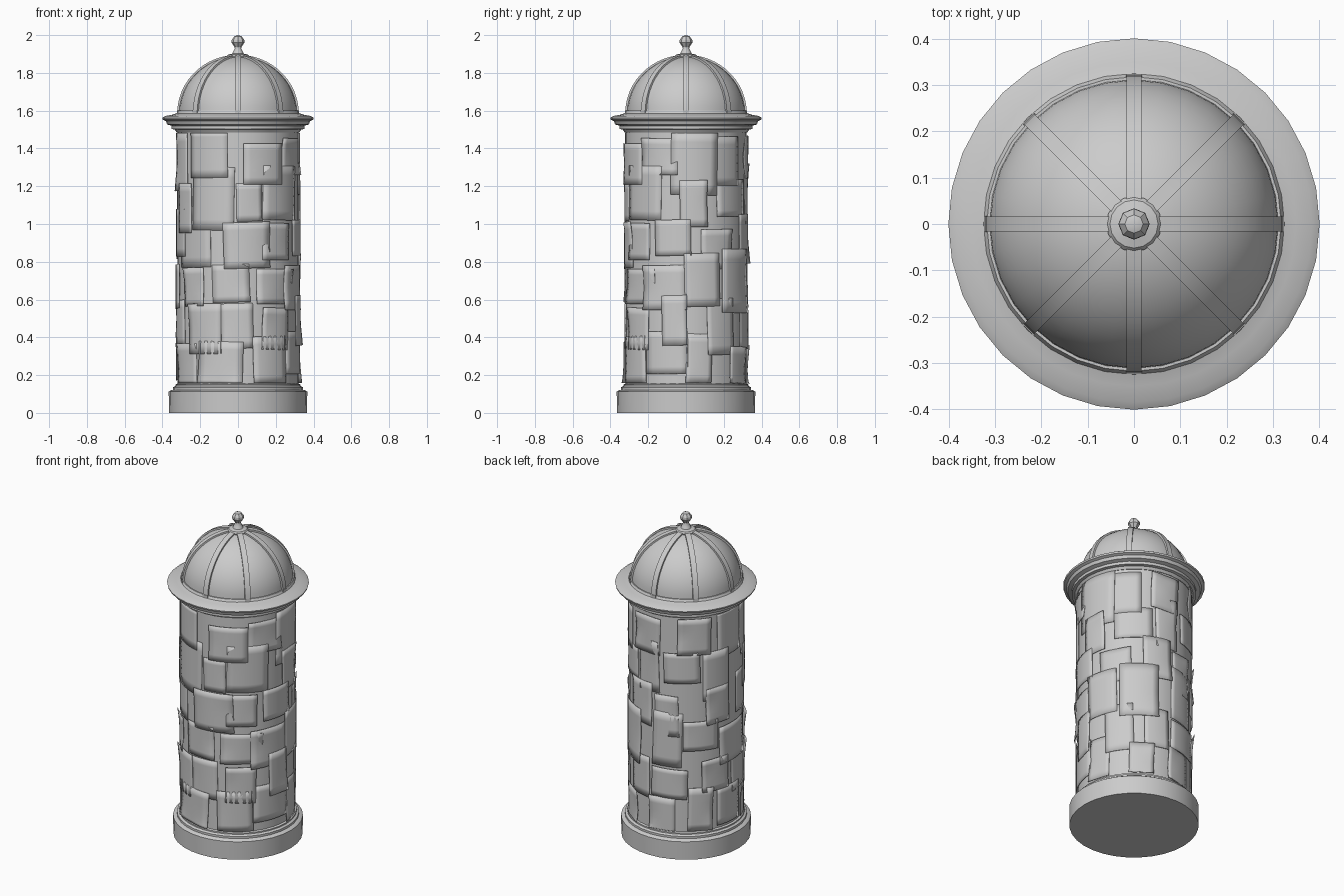
import bpy, bmesh, random
from math import sin, cos, pi, radians

random.seed(7)
if "Cube" in bpy.data.objects:
    bpy.data.objects.remove(bpy.data.objects["Cube"])

grey = bpy.data.materials.new("plain grey")
grey.use_nodes = True
grey.diffuse_color = (0.6, 0.6, 0.6, 1)
grey.node_tree.nodes["Principled BSDF"].inputs["Base Color"].default_value = (0.6, 0.6, 0.6, 1)


def finish(name, bm, angle=35):
    bmesh.ops.remove_doubles(bm, verts=bm.verts, dist=0.0002)
    bmesh.ops.recalc_face_normals(bm, faces=bm.faces)
    mesh = bpy.data.meshes.new(name)
    bm.to_mesh(mesh)
    bm.free()
    mesh.materials.append(grey)
    ob = bpy.data.objects.new(name, mesh)
    bpy.context.collection.objects.link(ob)
    if angle:
        bpy.ops.object.select_all(action='DESELECT')
        ob.select_set(True)
        bpy.context.view_layer.objects.active = ob
        bpy.ops.object.shade_smooth_by_angle(angle=radians(angle))
    return ob


def add_grid(bm, nu, nv, place):
    """Quad sheet whose points come from place(u, v), u and v in 0..1."""
    rows = [[bm.verts.new(place(i / nu, j / nv)) for i in range(nu + 1)]
            for j in range(nv + 1)]
    for a, b in zip(rows, rows[1:]):
        for i in range(nu):
            bm.faces.new((a[i], a[i + 1], b[i + 1], b[i]))


def lathe(name, profile, sides=32, angle=35):
    bm = bmesh.new()
    n = len(profile) - 1

    def place(u, v):
        r, z = profile[round(v * n)]
        return r * cos(2 * pi * u), r * sin(2 * pi * u), z
    add_grid(bm, sides, n, place)
    return finish(name, bm, angle)


# Plinth, shaft and cornice
lathe("base_plinth", [(0, 0), (0.365, 0), (0.367, 0.112), (0.355, 0.12),
                      (0.345, 0.122), (0.345, 0.135), (0.332, 0.142),
                      (0.332, 0.15), (0.32, 0.155), (0, 0.155)])
lathe("column_shaft", [(0.321, 0.14), (0.321, 1.5)], 40)
lathe("cornice", [(0, 1.485), (0.325, 1.485), (0.335, 1.5), (0.352, 1.503),
                  (0.352, 1.52), (0.375, 1.527), (0.382, 1.545),
                  (0.398, 1.552), (0.401, 1.562), (0.385, 1.572),
                  (0.35, 1.578), (0.325, 1.586), (0.318, 1.6), (0, 1.6)])

# Dome
DOME_R, DOME_Z, DOME_H = 0.313, 1.585, 0.302


def dome_point(t, lift=0.0):
    return (DOME_R + lift) * cos(t), DOME_Z + (DOME_H + lift) * sin(t)


lathe("dome", [dome_point(pi / 2 * i / 12) for i in range(13)])

# Eight raised ribs with a small foot at the rim
bm = bmesh.new()
section = [(-0.016, -0.01), (-0.016, 0.009), (0.016, 0.009), (0.016, -0.01), (-0.016, -0.01)]
for k in range(8):
    a = k * pi / 4

    def rib(u, v):
        side, lift = section[round(u * 4)]
        r, z = dome_point(0.03 + v * 1.4, lift)
        return r * cos(a) - side * sin(a), r * sin(a) + side * cos(a), z
    add_grid(bm, 4, 12, rib)
    foot = bmesh.ops.create_cube(bm, size=1)["verts"]
    for p in foot:
        x, y, z = p.co
        r, s = 0.311 + x * 0.025, y * 0.034
        p.co = (r * cos(a) - s * sin(a), r * sin(a) + s * cos(a), 1.592 + z * 0.022)
finish("dome_ribs", bm)

# Finial
lathe("finial_collar", [(0, 1.87), (0.056, 1.874), (0.06, 1.888), (0.052, 1.897),
                        (0.03, 1.902), (0.024, 1.915), (0.017, 1.93),
                        (0.018, 1.94), (0, 1.942)], 16)
lathe("finial_knob", [(0, 1.932), (0.017, 1.935), (0.034, 1.96),
                      (0.033, 1.975), (0.02, 1.993), (0, 2.0)], 8, 20)


# Layered paper posters wrapped around the shaft, corners peeling slightly
def poster(bm, angle, z, width, height, radius):
    tilt = random.uniform(-0.035, 0.035)
    peel = [random.choice((0, 0, 0, 0.004, 0.012)) for _ in range(4)]

    def place(u, v):
        s, t = (u - 0.5) * width, (v - 0.5) * height
        lift = 0
        for p, (cu, cv) in zip(peel, ((0, 0), (1, 0), (0, 1), (1, 1))):
            near = max(0, 1 - abs(u - cu) * 2.2) * max(0, 1 - abs(v - cv) * 2.2)
            lift += p * near
        a = angle + (s - t * tilt) / radius
        r = radius + lift
        h = min(max(z + t + s * tilt, 0.158), 1.483)
        return r * cos(a), r * sin(a), h
    add_grid(bm, 6, 6, place)


bm = bmesh.new()
ROWS, PER_ROW = 6, 9
for row in range(ROWS):
    start = random.uniform(0, 1)
    for k in range(PER_ROW):
        poster(bm, start + 2 * pi * k / PER_ROW + random.uniform(-0.15, 0.15),
               0.27 + row * 0.215 + random.uniform(-0.05, 0.05),
               random.uniform(0.13, 0.26), random.uniform(0.18, 0.34),
               random.uniform(0.3255, 0.332))
posters = finish("paper_posters", bm, 25)
for p in posters.data.polygons:
    c = p.center
    if p.normal.x * c.x + p.normal.y * c.y < 0:
        p.flip()
thick = posters.modifiers.new("paper_thickness", 'SOLIDIFY')
thick.thickness = 0.003
thick.offset = -1
